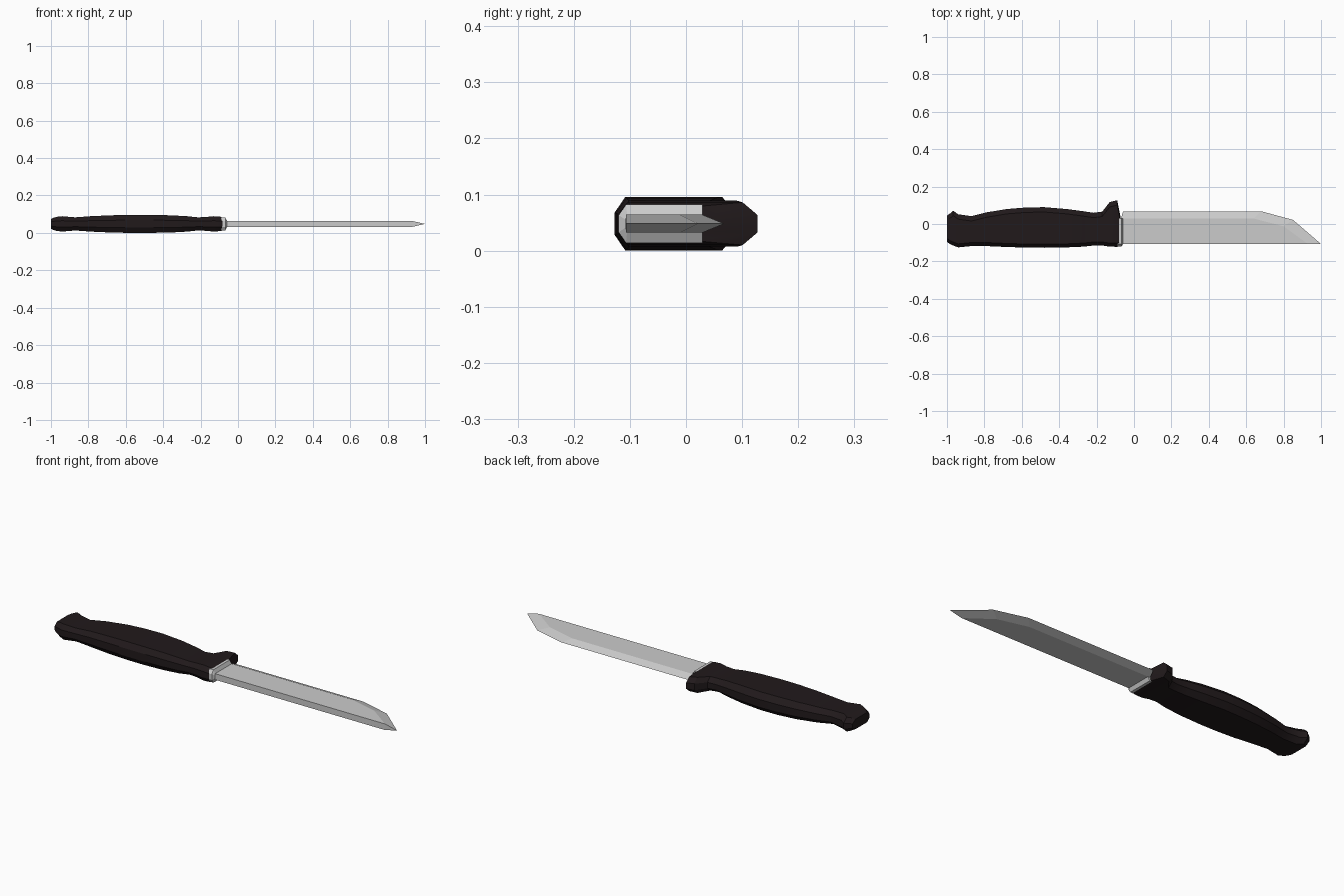
import bpy, bmesh

if "Cube" in bpy.data.objects:
    bpy.data.objects.remove(bpy.data.objects["Cube"])

ZC = 0.048  # height of the knife's centre plane


def finish(name, bm, colour=None):
    bmesh.ops.recalc_face_normals(bm, faces=bm.faces[:])
    mesh = bpy.data.meshes.new(name)
    bm.to_mesh(mesh)
    bm.free()
    obj = bpy.data.objects.new(name, mesh)
    bpy.context.collection.objects.link(obj)
    if colour:
        mat = bpy.data.materials.new(name + "_material")
        mat.diffuse_color = colour
        mat.use_nodes = True
        mat.node_tree.nodes["Principled BSDF"].inputs["Base Color"].default_value = mat.diffuse_color
        mesh.materials.append(mat)
    return obj


def ring(x, y0, y1, h, c0, c1):
    """Chamfered section: c0, c1 are chamfer widths at the low and high y sides."""
    k = h * 0.42
    half = [(y0, k), (y0 + c0, h), (y1 - c1, h), (y1, k if c1 else 0)]
    return [(x, y, ZC + z) for y, z in half] + [(x, y, ZC - z) for y, z in reversed(half)]


def loft(bm, rings):
    loops = [[bm.verts.new(p) for p in r] for r in rings]
    for a, b in zip(loops, loops[1:]):
        n = len(a)
        for i in range(n):
            bm.faces.new((a[i], a[(i + 1) % n], b[(i + 1) % n], b[i]))
    bm.faces.new(loops[0])
    bm.faces.new(loops[-1])


# Handle with flared butt and finger guard: x, y min, y max, half thickness
stations = [
    (-1.0, -0.095, 0.045, 0.026), (-0.985, -0.107, 0.055, 0.033),
    (-0.967, -0.115, 0.071, 0.038), (-0.94, -0.125, 0.052, 0.041),
    (-0.87, -0.118, 0.042, 0.035), (-0.79, -0.118, 0.062, 0.041),
    (-0.68, -0.123, 0.080, 0.046), (-0.58, -0.126, 0.088, 0.048),
    (-0.48, -0.127, 0.090, 0.048), (-0.36, -0.125, 0.080, 0.046),
    (-0.27, -0.121, 0.068, 0.041), (-0.215, -0.115, 0.060, 0.035),
    (-0.17, -0.115, 0.066, 0.037), (-0.13, -0.121, 0.117, 0.041),
    (-0.09, -0.122, 0.127, 0.038), (-0.072, -0.116, 0.038, 0.030),
]
bm = bmesh.new()
loft(bm, [ring(x, a, b, h, 0.019, 0.026) for x, a, b, h in stations])
handle = finish("handle", bm, (0.015, 0.01, 0.011, 1))
bpy.context.view_layer.objects.active = handle
handle.select_set(True)
bpy.ops.object.shade_smooth_by_angle(angle=0.5)

# Collar between the handle and the blade
bm = bmesh.new()


def collar_ring(x, y0, h, c):
    half = [(y0, h * 0.45), (y0 + c, h), (0.029, h)]
    return [(x, y, ZC + z) for y, z in half] + [(x, y, ZC - z) for y, z in reversed(half)]


loft(bm, [collar_ring(-0.09, -0.120, 0.034, 0.013),
          collar_ring(-0.068, -0.120, 0.034, 0.013),
          collar_ring(-0.058, -0.108, 0.016, 0.003)])
finish("collar", bm)

# Blade: flat faces, ground bevel along the cutting edge and a clipped point
edge = [(-0.058, 0.068), (0.68, 0.068), (0.85, 0.022), (1.0, -0.107)]
flat = [(-0.07, 0.029), (0.64, 0.029), (0.80, -0.012), (0.93, -0.107)]
heel = (-0.07, -0.107)
bm = bmesh.new()
e = [bm.verts.new((x, y, ZC)) for x, y in edge]
sides = []
for s in (1, -1):
    f = [bm.verts.new((x, y, ZC + s * 0.016)) for x, y in flat + [heel]]
    bm.faces.new(f)
    for i in range(3):
        bm.faces.new((f[i], f[i + 1], e[i + 1], e[i]))
    sides.append(f)
t, b = sides
bm.faces.new((t[4], t[3], b[3], b[4]))   # spine
bm.faces.new((t[3], e[3], b[3]))         # point
bm.faces.new((t[0], t[4], b[4], b[0]))   # heel
bm.faces.new((t[0], e[0], b[0]))
finish("blade", bm)
